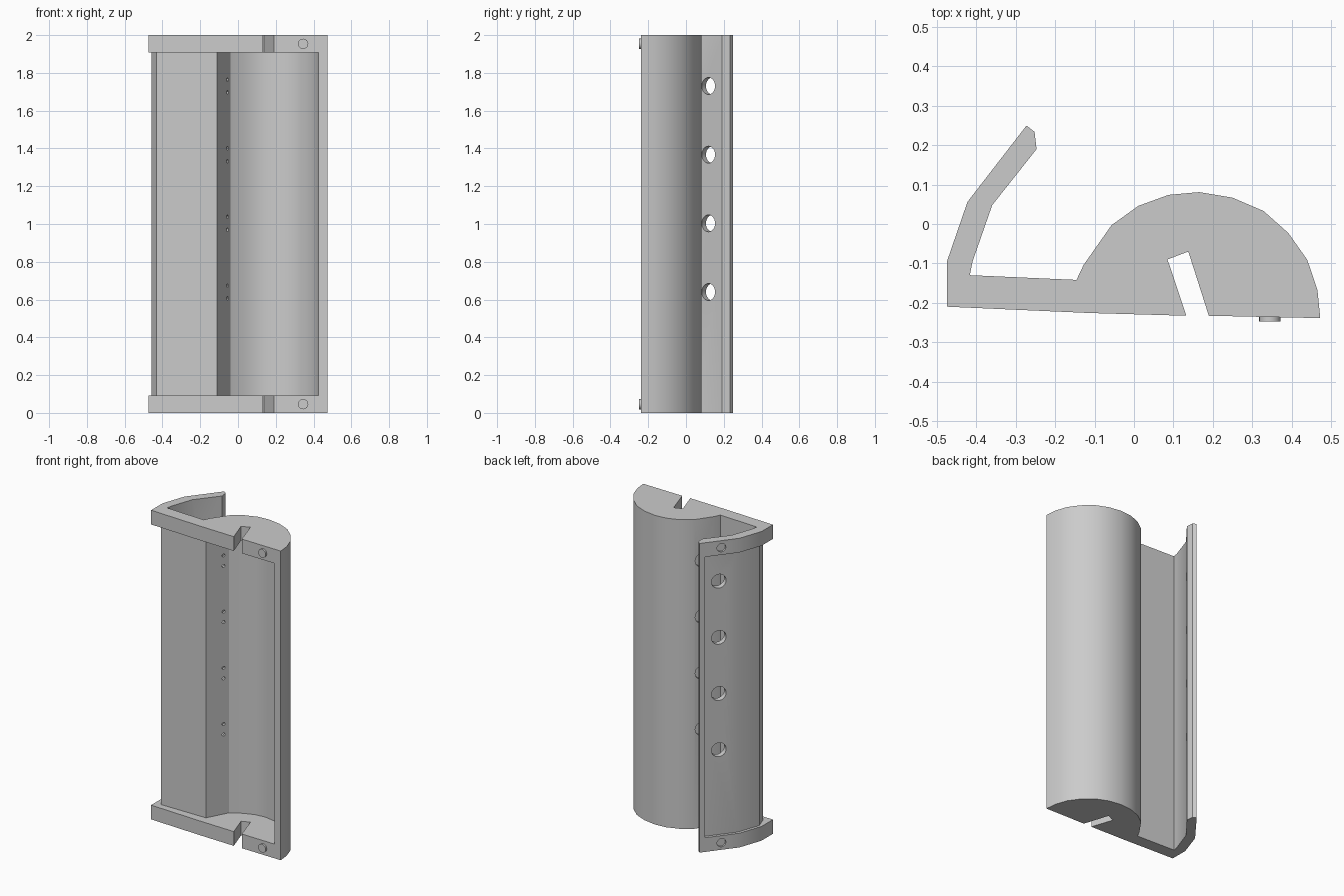
import bpy, bmesh, math
from mathutils import Vector

if "Cube" in bpy.data.objects:
    bpy.data.objects.remove(bpy.data.objects["Cube"])

H, CAP = 2.0, 0.092          # total height, end cap thickness

grey = bpy.data.materials.new("light_grey_plastic")
grey.diffuse_color = (0.6, 0.6, 0.6, 1)
grey.use_nodes = True
grey.node_tree.nodes["Principled BSDF"].inputs["Base Color"].default_value = grey.diffuse_color


def finish(name, bm):
    bmesh.ops.recalc_face_normals(bm, faces=bm.faces)
    me = bpy.data.meshes.new(name)
    bm.to_mesh(me)
    bm.free()
    me.materials.append(grey)
    ob = bpy.data.objects.new(name, me)
    bpy.context.collection.objects.link(ob)
    return ob


def prism(name, pts, z0, z1):
    bm = bmesh.new()
    face = bm.faces.new([bm.verts.new((x, y, z0)) for x, y in pts])
    ext = bmesh.ops.extrude_face_region(bm, geom=[face])
    bmesh.ops.translate(bm, vec=(0, 0, z1 - z0),
                        verts=[v for v in ext["geom"] if isinstance(v, bmesh.types.BMVert)])
    return finish(name, bm)


def rods(name, segments, radius, sides=24):
    """Cylinders running between pairs of points, joined in one mesh."""
    bm = bmesh.new()
    for a, b in segments:
        a, b = Vector(a), Vector(b)
        mat = (b - a).to_track_quat('Z', 'Y').to_matrix().to_4x4()
        mat.translation = (a + b) / 2
        bmesh.ops.create_cone(bm, cap_ends=True, segments=sides, radius1=radius,
                              radius2=radius, depth=(b - a).length, matrix=mat)
    return finish(name, bm)


def select(ob):
    bpy.ops.object.select_all(action='DESELECT')
    ob.select_set(True)
    bpy.context.view_layer.objects.active = ob


def cut(body, cutter):
    cutter.hide_render = True
    select(body)
    mod = body.modifiers.new("cut", 'BOOLEAN')
    mod.operation, mod.solver, mod.object = 'DIFFERENCE', 'EXACT', cutter
    bpy.ops.object.modifier_apply(modifier=mod.name)
    bpy.data.objects.remove(cutter, do_unlink=True)


# Full outline: base with slot, rounded housing, curved arm
outline = [
    (-0.475, -0.21), (-0.113, -0.226), (0.133, -0.233),
    (0.085, -0.09), (0.138, -0.07), (0.19, -0.233), (0.473, -0.239),
    (0.466, -0.168), (0.44, -0.091), (0.392, -0.023), (0.329, 0.033),
    (0.25, 0.067), (0.166, 0.081), (0.088, 0.074), (0.011, 0.046),
    (-0.057, -0.003), (-0.128, -0.104), (-0.146, -0.142), (-0.417, -0.13),
    (-0.41, -0.095), (-0.36, 0.048), (-0.2475, 0.19), (-0.2525, 0.234),
    (-0.273, 0.25), (-0.423, 0.056), (-0.475, -0.095)]
body = prism("housing", outline, 0, H)

# Hollow between the end caps: arm recess, plate recess and housing cavity
hollow = [
    (-0.312, 0.239), (-0.279, 0.211), (-0.405, 0.05), (-0.457, -0.098),
    (-0.431, -0.17), (-0.11, -0.17), (-0.04, -0.037), (0.033, 0.007),
    (0.1, 0.031), (0.167, 0.038), (0.24, 0.025), (0.307, -0.004),
    (0.36, -0.05), (0.402, -0.11), (0.424, -0.175), (0.43, -0.3),
    (-0.6, -0.3), (-0.6, 0.1)]
cut(body, prism("hollow_cutter", hollow, CAP, H - CAP))


# Sensor axes run from the cavity wall to the arm
def on_axis(t, z):
    return (-0.055 - 0.8 * t, -0.068 + 0.6 * t, z)


heights = [0.64 + 0.3635 * i for i in range(4)]
cut(body, rods("arm_hole_cutter", [(on_axis(0.25, z), on_axis(0.45, z)) for z in heights], 0.045))
cut(body, rods("pocket_cutter", [(on_axis(0.02, z), on_axis(0.09, z)) for z in heights], 0.045))
cut(body, rods("lead_hole_cutter", [(on_axis(-0.04, z + d), on_axis(0.05, z + d))
                                    for z in heights for d in (-0.034, 0.034)], 0.01, 12))

# Shallow sockets in the arm at both caps
ends = (CAP / 2, H - CAP / 2)
cut(body, rods("socket_cutter", [((-0.365, 0.152, z), (-0.3455, 0.137, z)) for z in ends], 0.027))

# Alignment pins on the front of both caps
pins = rods("alignment_pins", [((0.345, -0.22, z), (0.345, -0.248, z)) for z in ends], 0.027)

for ob in (body, pins):
    select(ob)
    bpy.ops.object.shade_smooth_by_angle(angle=math.radians(30))
